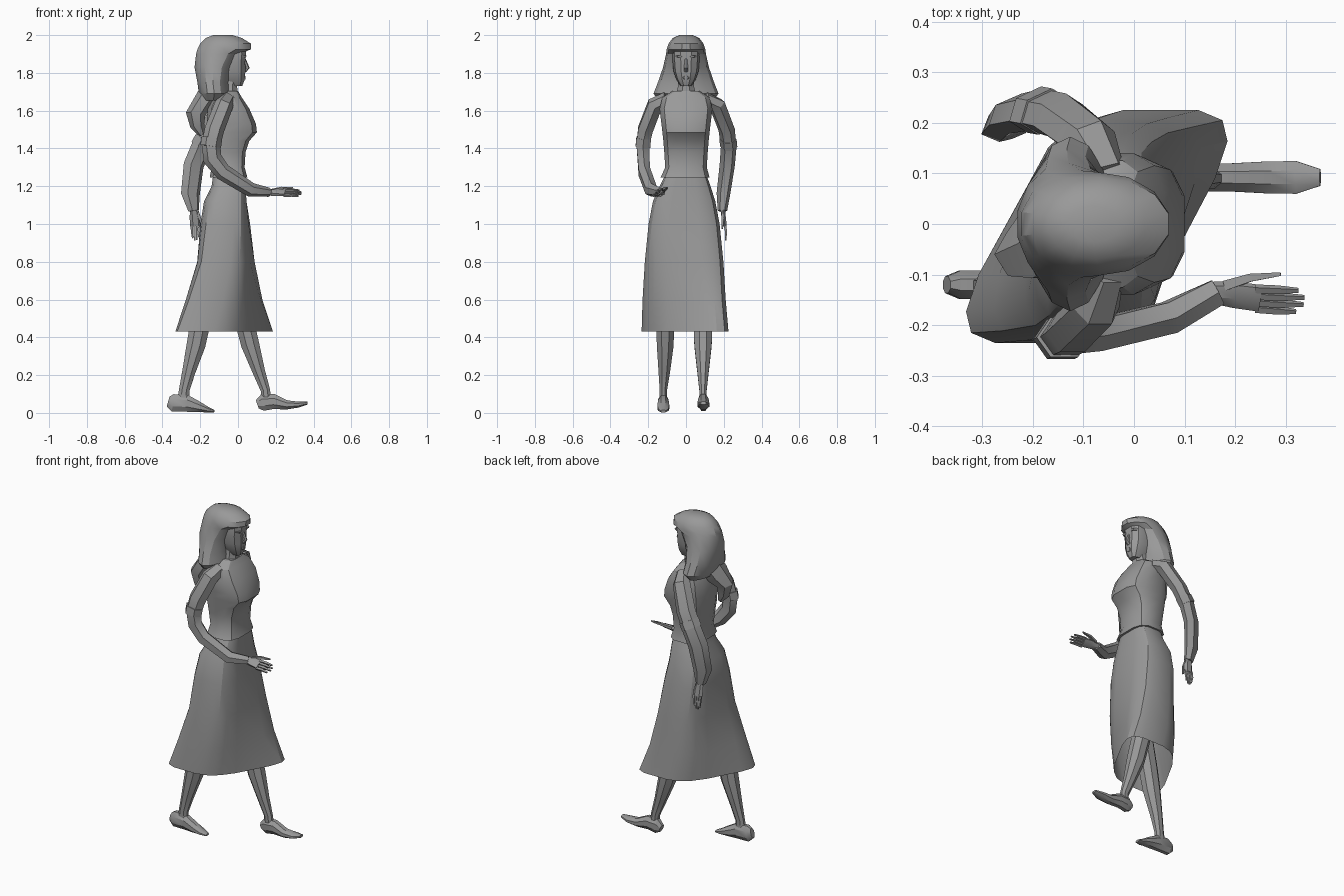
import bpy, bmesh, math
from mathutils import Vector

grey = bpy.data.materials.new("plain grey")
grey.diffuse_color = (0.32, 0.32, 0.32, 1)


def loft(name, rings, cap0=True, cap1=True, angle=30):
    """Skin a list of equal-length point rings."""
    bm = bmesh.new()
    vs = [[bm.verts.new(p) for p in r] for r in rings]
    n = len(vs[0])
    for a, b in zip(vs, vs[1:]):
        for i in range(n):
            j = (i + 1) % n
            bm.faces.new((a[i], a[j], b[j], b[i]))
    if cap0:
        bm.faces.new(vs[0][::-1])
    if cap1:
        bm.faces.new(vs[-1])
    bmesh.ops.recalc_face_normals(bm, faces=bm.faces)
    me = bpy.data.meshes.new(name)
    bm.to_mesh(me)
    bm.free()
    me.materials.append(grey)
    ob = bpy.data.objects.new(name, me)
    bpy.context.collection.objects.link(ob)
    bpy.ops.object.select_all(action='DESELECT')
    ob.select_set(True)
    bpy.context.view_layer.objects.active = ob
    bpy.ops.object.shade_smooth_by_angle(angle=math.radians(angle))
    return ob


def power(c, e):
    return math.copysign(abs(c) ** e, c)


def stack(name, sections, sides=12, e=1.0, **kw):
    """Horizontal sections: z, x0, x1, half width, y centre, shear of x along y."""
    rings = []
    for z, x0, x1, w, yc, sh in sections:
        ring = []
        for k in range(sides):
            t = 2 * math.pi * (k + 0.5) / sides
            y = w * power(math.sin(t), e) / math.cos(math.pi / sides) ** e
            x = (x0 + x1) / 2 + (x1 - x0) / 2 * power(math.cos(t), e) / math.cos(math.pi / sides) ** e
            ring.append((x + sh * y, yc + y, z))
        rings.append(ring)
    return loft(name, rings, **kw)


def tube(name, pts, sides=6, roll=0, **kw):
    """Points along a path: x, y, z, radius towards y, radius across."""
    rings = []
    ps = [Vector(p[:3]) for p in pts]
    for i, p in enumerate(pts):
        t = (ps[min(i + 1, len(ps) - 1)] - ps[max(i - 1, 0)]).normalized()
        u = t.cross(Vector((0, 1, 0))).normalized()
        v = u.cross(t)
        c, s = math.cos(roll), math.sin(roll)
        u, v = u * c - v * s, v * c + u * s
        rings.append([ps[i] + v * p[3] * math.cos(a) + u * p[4] * math.sin(a)
                      for a in (2 * math.pi * (k + 0.5) / sides for k in range(sides))])
    return loft(name, rings, **kw)


# Skirt, boxy at the hips and twisting with the stride, open at the hem
stack("skirt", [(1.27, -.13, .035, .105, 0, 0), (1.20, -.14, .04, .135, -.005, 0),
                (1.12, -.18, .045, .165, -.01, 0), (1.0, -.195, .06, .188, -.01, .05),
                (.8, -.203, .075, .208, -.01, .15), (.6, -.237, .09, .22, -.01, .33),
                (.43, -.255, .108, .23, -.005, .55)], sides=16, e=.55, cap1=False)

# Blouse with bust and flared hem
stack("blouse", [(1.245, -.15, .05, .13, -.005, 0), (1.30, -.14, .035, .11, 0, 0),
                 (1.38, -.15, .04, .115, 0, 0), (1.44, -.16, .06, .12, 0, 0),
                 (1.485, -.165, .1, .125, 0, 0), (1.53, -.165, .095, .13, 0, 0),
                 (1.61, -.16, .06, .14, 0, 0), (1.67, -.13, .02, .125, 0, 0),
                 (1.705, -.11, 0, .07, 0, 0)], sides=12, e=.62)

# Neck, head, nose, lips, brows
stack("neck", [(1.68, -.1, .0, .055, 0, 0), (1.73, -.085, -.005, .042, 0, 0),
               (1.79, -.085, .0, .042, 0, 0)], sides=8)
stack("head", [(1.73, -.05, .022, .028, 0, 0), (1.765, -.085, .036, .05, 0, 0),
               (1.81, -.1, .039, .064, 0, 0), (1.86, -.1, .038, .068, 0, 0),
               (1.90, -.1, .043, .07, 0, 0), (1.96, -.1, .035, .06, 0, 0)], sides=10, e=.8)
tube("nose", [(.034, 0, 1.875, .007, .006), (.05, 0, 1.825, .013, .012),
              (.038, 0, 1.808, .012, .006)], sides=6)
stack("lips", [(1.764, .02, .04, .012, 0, 0), (1.774, .02, .041, .02, 0, 0),
               (1.784, .02, .041, .012, 0, 0)], sides=6)
for s in (-1, 1):
    stack("eyebrow", [(1.882, .0, .042, .018, s * .034, 0),
                      (1.892, .0, .045, .022, s * .034, 0)], sides=6)

# Hair: crown with raised fringe, falling wide behind the face, with a flicked tail
stack("hair", [(2.0, -.13, -.03, .035, 0, 0), (1.985, -.17, .02, .068, 0, 0),
               (1.955, -.2, .068, .09, 0, 0), (1.925, -.215, .068, .1, 0, 0),
               (1.90, -.222, .012, .103, 0, 0), (1.83, -.23, -.03, .118, 0, 0),
               (1.75, -.215, -.05, .145, 0, 0), (1.69, -.207, -.045, .168, 0, 0),
               (1.655, -.19, -.07, .14, 0, 0)], sides=14)
tube("hair_tail", [(-.15, -.02, 1.70, .085, .055), (-.19, -.04, 1.64, .08, .05),
                   (-.225, -.06, 1.58, .05, .052), (-.215, -.06, 1.52, .035, .038),
                   (-.19, -.06, 1.47, .012, .015)], sides=6)

# Arms: one bent forward, one swinging back
tube("forward_arm", [(-.055, -.10, 1.665, .035, .04), (-.075, -.165, 1.63, .045, .05),
                     (-.125, -.215, 1.50, .045, .052), (-.143, -.228, 1.42, .04, .05),
                     (-.135, -.225, 1.345, .036, .05), (-.08, -.22, 1.275, .036, .045),
                     (.07, -.185, 1.18, .036, .038), (.165, -.135, 1.168, .03, .024)])
tube("back_arm", [(-.055, .10, 1.665, .035, .04), (-.085, .165, 1.63, .045, .052),
                  (-.15, .215, 1.50, .042, .056), (-.195, .226, 1.41, .038, .056),
                  (-.235, .218, 1.31, .036, .058), (-.252, .198, 1.16, .032, .054),
                  (-.235, .193, 1.07, .024, .03)], roll=-.4)
tube("forward_sleeve_cuff", [(-.138, -.224, 1.455, .045, .055), (-.145, -.228, 1.41, .045, .055)])
tube("back_sleeve_cuff", [(-.175, .222, 1.45, .043, .06), (-.197, .226, 1.41, .043, .06)], roll=-.4)

# Hands, the forward one tilted with its thumb side up
tilt = math.radians(30)
tube("forward_palm", [(.15, -.135, 1.168, .022, .018), (.2, -.14, 1.168, .03, .015),
                      (.25, -.147, 1.166, .031, .012)], roll=tilt)
tube("back_palm", [(-.235, .193, 1.09, .014, .02), (-.226, .2, 1.03, .013, .03),
                   (-.223, .206, .99, .011, .03)])
for i in range(4):
    reach = (.0, .012, .01, -.005)[i]
    tube("forward_finger", [(.24, -.128 - .013 * i, 1.181 - .01 * i, .009, .009),
                            (.285, -.130 - .0135 * i, 1.18 - .009 * i, .009, .009),
                            (.325 + reach, -.131 - .014 * i, 1.178 - .01 * i, .005, .005)],
         sides=4, roll=tilt)
    tube("back_finger", [(-.245 + .015 * i, .206, .995, .009, .009),
                         (-.244 + .013 * i, .212, .96, .008, .008),
                         (-.24 + .011 * i, .21, .925 - reach, .005, .005)], sides=4)
tube("forward_thumb", [(.18, -.122, 1.178, .014, .012), (.23, -.106, 1.19, .011, .01),
                       (.29, -.099, 1.193, .005, .005)], sides=4)
tube("back_thumb", [(-.215, .196, 1.06, .01, .012), (-.198, .193, 1.02, .009, .009),
                    (-.195, .192, .975, .005, .005)], sides=4)

# Legs, continuing up inside the skirt
tube("front_leg", [(-.03, .085, .85, .07, .07), (.03, .09, .5, .052, .055),
                   (.065, .09, .36, .05, .052), (.11, .09, .22, .033, .036),
                   (.145, .09, .12, .021, .027), (.15, .09, .06, .022, .03)], sides=8)
tube("rear_leg", [(-.1, -.1, .85, .07, .07), (-.195, -.11, .5, .052, .058),
                  (-.222, -.11, .36, .048, .054), (-.26, -.115, .22, .033, .038),
                  (-.285, -.12, .12, .021, .03), (-.29, -.12, .06, .022, .035)], sides=8)

# Shoes
tube("front_shoe", [(.102, .092, .045, .02, .025), (.13, .092, .055, .03, .048),
                    (.19, .092, .06, .03, .043), (.26, .092, .042, .034, .026),
                    (.32, .092, .044, .035, .017), (.368, .092, .052, .018, .008)], sides=8)
tube("rear_shoe", [(-.37, -.12, .06, .018, .03), (-.345, -.12, .053, .03, .05),
                   (-.27, -.12, .05, .03, .048), (-.21, -.12, .032, .034, .031),
                   (-.16, -.12, .017, .03, .016), (-.125, -.12, .009, .016, .007)], sides=8)
